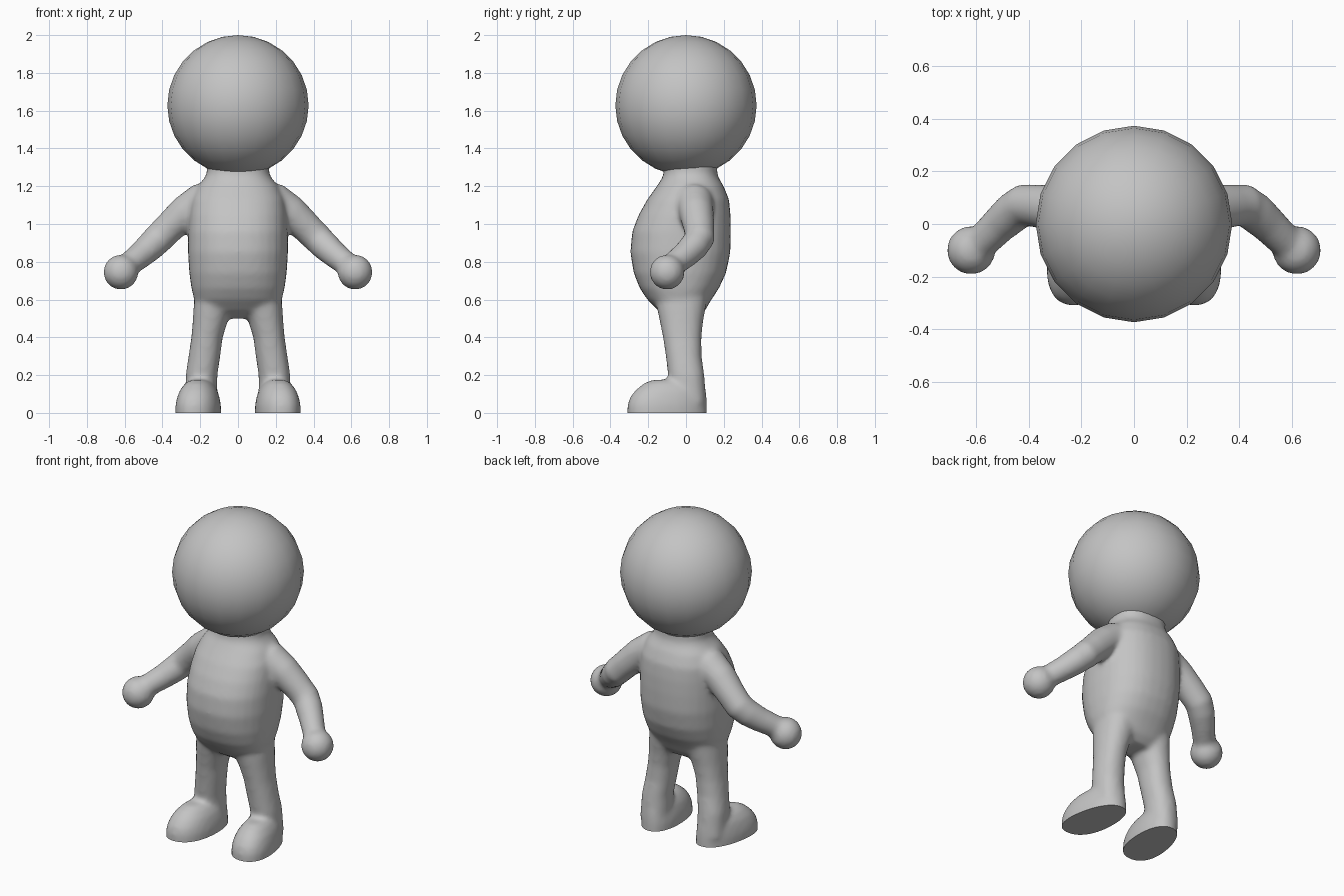
import bpy, bmesh, math
from mathutils import Vector

if "Cube" in bpy.data.objects:
    bpy.data.objects.remove(bpy.data.objects["Cube"])

grey = bpy.data.materials.new("plain grey")
grey.diffuse_color = (0.55, 0.55, 0.55, 1)
grey.use_nodes = True
grey.node_tree.nodes["Principled BSDF"].inputs["Base Color"].default_value = grey.diffuse_color


def loft(name, rings):
    """Skin a list of equal-length point rings, closing both ends."""
    bm = bmesh.new()
    loops = [[bm.verts.new(p) for p in ring] for ring in rings]
    n = len(loops[0])
    for a, b in zip(loops, loops[1:]):
        for i in range(n):
            bm.faces.new((a[i], a[(i + 1) % n], b[(i + 1) % n], b[i]))
    bm.faces.new(loops[0][::-1])
    bm.faces.new(loops[-1])
    bmesh.ops.recalc_face_normals(bm, faces=bm.faces)
    mesh = bpy.data.meshes.new(name)
    bm.to_mesh(mesh)
    bm.free()
    ob = bpy.data.objects.new(name, mesh)
    bpy.context.collection.objects.link(ob)
    return ob


def oval(cx, z, hw, front, back, power=2.0, taper=0.0, splay=0.0, n=32):
    """Horizontal rounded ring between y=front and y=back."""
    pts = []
    for i in range(n):
        a = math.tau * i / n
        c, s = math.cos(a), math.sin(a)
        c = math.copysign(abs(c) ** (2 / power), c)
        s = math.copysign(abs(s) ** (2 / power), s)
        y = (front + back) / 2 + s * (back - front) / 2
        pts.append((cx + hw * c * (1 - taper * s) - splay * y, y, z))
    return pts


def tube(name, path, n=24):
    """Round limb through (x, y, z, radius) points."""
    pts = [Vector(p[:3]) for p in path]
    rings = []
    for i, p in enumerate(pts):
        d = (pts[min(i + 1, len(pts) - 1)] - pts[max(i - 1, 0)]).normalized()
        u = d.cross(Vector((0, 0, 1))).normalized()
        v = d.cross(u)
        rings.append([p + path[i][3] * (u * math.cos(math.tau * k / n) + v * math.sin(math.tau * k / n))
                      for k in range(n)])
    return loft(name, rings)


def ball(name, centre, radius, segments, rings):
    bpy.ops.mesh.primitive_uv_sphere_add(segments=segments, ring_count=rings,
                                         radius=radius, location=centre)
    ob = bpy.context.object
    ob.name = name
    return ob


# Torso: round belly, narrow neck
torso = [(0.50, 0.13, -0.08, 0.06), (0.54, 0.20, -0.145, 0.10), (0.60, 0.232, -0.205, 0.135),
         (0.66, 0.247, -0.245, 0.175), (0.74, 0.258, -0.277, 0.212), (0.85, 0.265, -0.295, 0.235),
         (0.96, 0.264, -0.285, 0.238), (1.05, 0.258, -0.25, 0.236), (1.13, 0.248, -0.205, 0.228),
         (1.20, 0.215, -0.155, 0.20), (1.24, 0.18, -0.128, 0.175), (1.27, 0.165, -0.118, 0.165),
         (1.34, 0.165, -0.118, 0.165)]
parts = [loft("body", [oval(0, z, w, f, b, 2.3) for z, w, f, b in torso])]

for s, side in ((-1, "right"), (1, "left")):
    # Arm: bent at the elbow, hand reaching forward
    arm = [(0.10, 0.04, 1.13, 0.09), (0.20, 0.045, 1.115, 0.10), (0.28, 0.055, 1.06, 0.092),
           (0.36, 0.068, 0.985, 0.083), (0.42, 0.072, 0.925, 0.081), (0.46, 0.045, 0.885, 0.078),
           (0.51, 0.00, 0.84, 0.071), (0.56, -0.05, 0.80, 0.066), (0.61, -0.095, 0.76, 0.066)]
    parts.append(tube(side + "_arm", [(s * x, y, z, r) for x, y, z, r in arm]))
    parts.append(ball(side + "_hand", (s * 0.62, -0.10, 0.745), 0.093, 24, 16))

    # Leg: slightly spread, tapering to the ankle
    leg = [(0.05, 0.195, 0.085, -0.07, 0.108), (0.20, 0.193, 0.084, -0.095, 0.097),
           (0.30, 0.178, 0.084, -0.107, 0.083), (0.40, 0.164, 0.083, -0.122, 0.082),
           (0.48, 0.148, 0.092, -0.138, 0.09), (0.56, 0.13, 0.105, -0.155, 0.105),
           (0.66, 0.12, 0.105, -0.16, 0.12)]
    parts.append(loft(side + "_leg", [oval(s * x, z, w, f, b, 2.2) for z, x, w, f, b in leg]))

    # Foot: domed toe, turned slightly outward (extends below the floor, trimmed later)
    foot = [(-0.06, 0.117, -0.31, 0.112), (0.04, 0.117, -0.31, 0.112), (0.08, 0.109, -0.298, 0.11),
            (0.12, 0.096, -0.268, 0.106), (0.155, 0.072, -0.225, 0.095), (0.175, 0.045, -0.18, 0.07)]
    parts.append(loft(side + "_foot",
                      [oval(s * 0.197, z, w, f, b, 2.25, 0.1, s * 0.11) for z, w, f, b in foot]))

# Blend the body parts into one soft skin
bpy.ops.object.select_all(action='DESELECT')
for ob in parts:
    ob.select_set(True)
body = parts[0]
bpy.context.view_layer.objects.active = body
bpy.ops.object.join()
remesh = body.modifiers.new("blend", 'REMESH')
remesh.mode = 'VOXEL'
remesh.voxel_size = 0.014
soften = body.modifiers.new("soften", 'SMOOTH')
soften.factor = 0.5
soften.iterations = 8
for name in ("blend", "soften"):
    bpy.ops.object.modifier_apply(modifier=name)

# Trim the soles flat on the floor
bm = bmesh.new()
bm.from_mesh(body.data)
cut = bmesh.ops.bisect_plane(bm, geom=bm.verts[:] + bm.edges[:] + bm.faces[:], dist=1e-5,
                             plane_co=(0, 0, 0), plane_no=(0, 0, 1), clear_inner=True)
rim = [e for e in cut["geom_cut"] if isinstance(e, bmesh.types.BMEdge)]
bmesh.ops.contextual_create(bm, geom=rim)
if any(e.is_boundary for e in bm.edges):
    bmesh.ops.holes_fill(bm, edges=[e for e in bm.edges if e.is_boundary], sides=0)
bmesh.ops.recalc_face_normals(bm, faces=bm.faces)
bm.to_mesh(body.data)
bm.free()

# Head: large ball with a visibly faceted outline
head = ball("head", (0, 0, 1.628), 0.374, 20, 14)
head.scale.z = 0.372 / 0.374

for ob in (body, head):
    ob.data.materials.clear()
    ob.data.materials.append(grey)
    bpy.ops.object.select_all(action='DESELECT')
    ob.select_set(True)
    bpy.context.view_layer.objects.active = ob
    bpy.ops.object.shade_smooth_by_angle(angle=math.radians(50))
